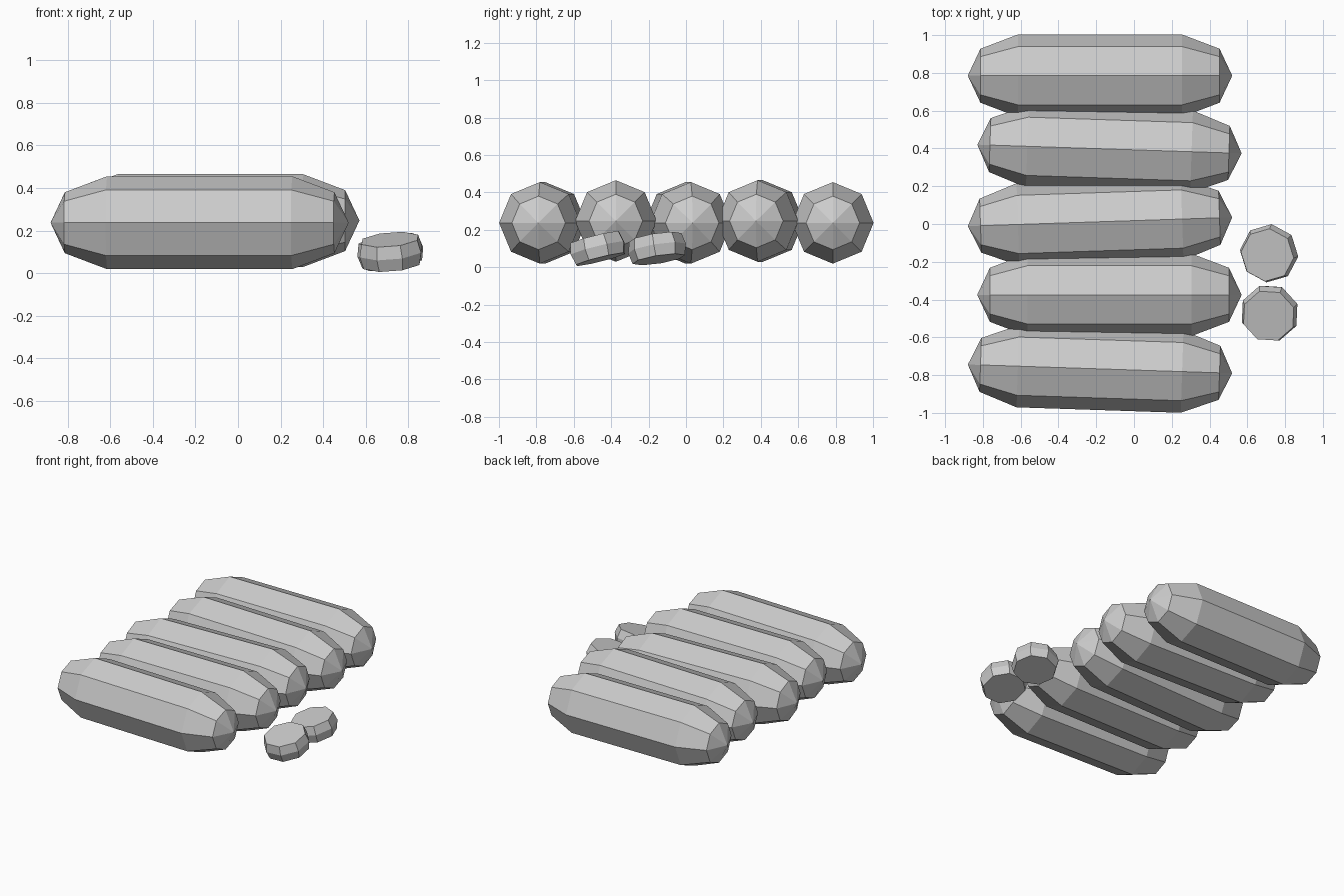
import bpy, bmesh
from math import sin, cos, pi, radians
from mathutils import Matrix

if "Cube" in bpy.data.objects:
    bpy.data.objects.remove(bpy.data.objects["Cube"])

SIDES = 8
grey = bpy.data.materials.new("plain_grey")
grey.diffuse_color = (0.6, 0.6, 0.6, 1)
grey.use_nodes = True
grey.node_tree.nodes["Principled BSDF"].inputs["Base Color"].default_value = grey.diffuse_color


def lathe(name, profile, phase, matrix):
    """Spin (radius, height) points round local z; radius 0 makes a tip."""
    bm = bmesh.new()
    rings = []
    for r, h in profile:
        if r == 0:
            rings.append([bm.verts.new((0, 0, h))] * SIDES)
        else:
            rings.append([bm.verts.new((r * cos(phase + 2 * pi * i / SIDES),
                                        r * sin(phase + 2 * pi * i / SIDES), h))
                          for i in range(SIDES)])
    for low, high in zip(rings, rings[1:]):
        for i in range(SIDES):
            j = (i + 1) % SIDES
            bm.faces.new(dict.fromkeys((low[i], low[j], high[j], high[i])))
    # flat caps where the profile does not end in a tip
    if profile[0][0]:
        bm.faces.new(rings[0][::-1])
    if profile[-1][0]:
        bm.faces.new(rings[-1])
    bmesh.ops.recalc_face_normals(bm, faces=bm.faces)
    bm.transform(matrix)
    mesh = bpy.data.meshes.new(name)
    bm.to_mesh(mesh)
    bm.free()
    mesh.materials.append(grey)
    obj = bpy.data.objects.new(name, mesh)
    bpy.context.collection.objects.link(obj)


# Row of faceted capsules lying along x: centre x, y, z and yaw
capsule = [(0, -0.70), (0.143, -0.633), (0.218, -0.435),
           (0.218, 0.435), (0.143, 0.633), (0, 0.70)]
row = [(-0.18, -0.767, 0.237, -0.033), (-0.13, -0.375, 0.247, 0),
       (-0.18, 0.012, 0.237, 0.033), (-0.13, 0.397, 0.247, -0.033),
       (-0.18, 0.785, 0.237, 0)]
for n, (x, y, z, yaw) in enumerate(row, 1):
    lathe(f"capsule_{n}", capsule, 0,
          Matrix.Translation((x, y, z)) @ Matrix.Rotation(yaw, 4, 'Z')
          @ Matrix.Rotation(pi / 2, 4, 'Y'))

# Two small tilted pebbles: centre, tilt about x, tilt about y, phase
pebble = [(0.142, -0.06), (0.157, 0), (0.142, 0.06)]
pebbles = [(0.715, -0.155, 0.10, 9, -9, -5), (0.718, -0.472, 0.10, 14, -5, 20)]
for n, (x, y, z, tx, ty, phase) in enumerate(pebbles, 1):
    lathe(f"pebble_{n}", pebble, radians(phase),
          Matrix.Translation((x, y, z)) @ Matrix.Rotation(radians(tx), 4, 'X')
          @ Matrix.Rotation(radians(ty), 4, 'Y'))
